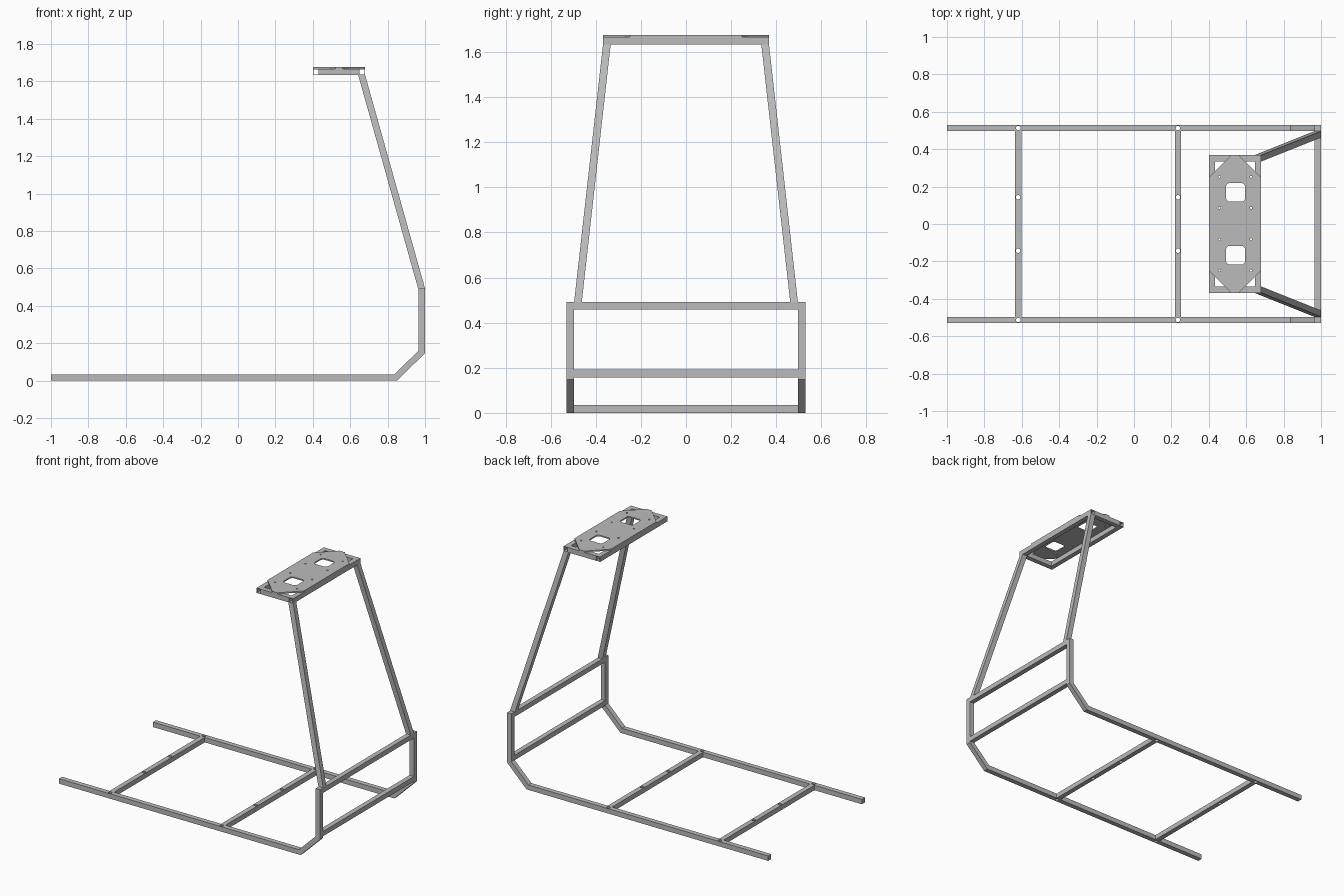
import bpy, bmesh, math
from mathutils import Vector, Matrix

if "Cube" in bpy.data.objects:
    bpy.data.objects.remove(bpy.data.objects["Cube"])

T = 0.034          # tube size
HALF = 0.53        # half width of the base
TOP = 1.667        # top of the upper frame
X0, X1 = 0.40, 0.68    # upper frame depth
YT = 0.368         # upper frame half width

steel = bpy.data.materials.new("grey steel")
steel.use_nodes = True
GREY = (0.5, 0.5, 0.5, 1)
steel.diffuse_color = GREY
steel.node_tree.nodes["Principled BSDF"].inputs["Base Color"].default_value = GREY


def finish(name, bm):
    bmesh.ops.recalc_face_normals(bm, faces=bm.faces)
    mesh = bpy.data.meshes.new(name)
    bm.to_mesh(mesh)
    bm.free()
    mesh.materials.append(steel)
    ob = bpy.data.objects.new(name, mesh)
    bpy.context.collection.objects.link(ob)
    return ob


def add_prism(bm, points, offset):
    """Closed solid from a flat outline pushed along an offset."""
    face = bm.faces.new([bm.verts.new(p) for p in points])
    new = bmesh.ops.extrude_face_region(bm, geom=[face], use_keep_orig=True)["geom"]
    bmesh.ops.translate(bm, vec=offset,
                        verts=[g for g in new if isinstance(g, bmesh.types.BMVert)])


def prism(name, points, offset):
    bm = bmesh.new()
    add_prism(bm, points, offset)
    return finish(name, bm)


def box(name, lo, hi):
    (a, b, c), (d, e, f) = lo, hi
    return prism(name, [(a, b, c), (d, b, c), (d, e, c), (a, e, c)], (0, 0, f - c))


def round_rect(cx, cy, w, h, r, z, steps=5):
    """Rounded rectangle outline; a zero core gives a circle."""
    pts = []
    for i, (sx, sy) in enumerate([(1, 1), (-1, 1), (-1, -1), (1, -1)]):
        for k in range(steps):
            a = math.pi / 2 * (i + k / (steps - 1))
            pts.append((cx + sx * (w / 2 - r) + r * math.cos(a),
                        cy + sy * (h / 2 - r) + r * math.sin(a), z))
    if w <= 2 * r:
        pts = [p for n, p in enumerate(pts) if n % steps]
    return pts


def cut(ob, outlines, depth):
    """Cut vertical holes through an object."""
    bm = bmesh.new()
    for pts in outlines:
        add_prism(bm, pts, (0, 0, depth))
    cutter = finish("hole_cutter", bm)
    cutter.hide_render = True
    mod = ob.modifiers.new("holes", "BOOLEAN")
    mod.operation, mod.solver, mod.object = "DIFFERENCE", "EXACT", cutter
    bpy.context.view_layer.objects.active = ob
    bpy.ops.object.modifier_apply(modifier=mod.name)
    bpy.data.objects.remove(cutter)


def hole(x, y, r, z):
    return round_rect(x, y, 2 * r, 2 * r, r, z)


# Bent side rails: floor run, angled bend and upright post
BARS = (-0.619, 0.235)
bend = [(-1, 0), (0.85, 0), (1, 0.147), (1, 0.492),
        (1 - T, 0.492), (1 - T, 0.161), (0.836, T), (-1, T)]
for side, label in ((1, "back"), (-1, "front")):
    y = side * HALF
    rail = prism(label + "_rail", [(x, y, z) for x, z in bend], (0, -side * T, 0))
    cut(rail, [hole(x, side * (HALF - T / 2), 0.012, -0.1) for x in BARS], 0.2)

# Floor crossbars with bolt holes
inner = HALF - T
for x, label in zip(BARS, ("outer", "inner")):
    bar = box(label + "_floor_crossbar", (x - T / 2, -inner, 0), (x + T / 2, inner, T))
    cut(bar, [hole(x, y, 0.012, -0.1) for y in (-0.143, 0.143)], 0.2)

# Crossbars between the posts
for z, label in ((0.158, "lower"), (0.458, "upper")):
    box(label + "_post_crossbar", (1 - T, -inner, z), (1, inner, z + T))

# Leaning legs from the upper crossbar to the upper frame
for side, label in ((1, "back"), (-1, "front")):
    bottom = [(x, side * y, 0.492) for x, y in
              ((1 - T - 0.003, inner), (1, inner), (1, inner - T), (1 - T - 0.003, inner - T))]
    shift = Vector((X1 - 1, -side * (inner - YT), TOP - T - 0.492))
    prism(label + "_leg", bottom, shift)

# Upper frame: two open tubes joined by short bars
for x, label in ((X0, "outer"), (X1 - T, "inner")):
    bm = bmesh.new()
    w = 0.003
    loops = []
    for y in (-YT, YT):
        for i in (0, w):
            loops.append([bm.verts.new(p) for p in (
                (x + i, y, TOP - T + i), (x + T - i, y, TOP - T + i),
                (x + T - i, y, TOP - i), (x + i, y, TOP - i))])
    for a, b in ((0, 2), (2, 3), (3, 1), (1, 0)):
        for k in range(4):
            n = (k + 1) % 4
            bm.faces.new((loops[a][k], loops[a][n], loops[b][n], loops[b][k]))
    finish(label + "_top_tube", bm)
for side, label in ((1, "back"), (-1, "front")):
    ya, yb = sorted((side * YT, side * (YT - T)))
    box(label + "_top_bar", (X0 + T, ya, TOP - T), (X1 - T, yb, TOP))

# Mounting plate with clipped corners, two windows and screw holes
C = 0.12
outline = [(X0 + C, -YT), (X1 - C, -YT), (X1, C - YT), (X1, YT - C),
           (X1 - C, YT), (X0 + C, YT), (X0, YT - C), (X0, C - YT)]
plate = prism("mounting_plate", [(x, y, TOP) for x, y in outline], (0, 0, 0.009))
low = TOP - 0.01
windows = [round_rect(0.543, y, 0.102, 0.1, 0.02, low) for y in (-0.167, 0.169)]
screws = [hole(x, y, 0.006, low) for x in (0.457, 0.626)
          for y in (-0.249, -0.082, 0.086, 0.252)]
cut(plate, windows + screws, 0.03)
